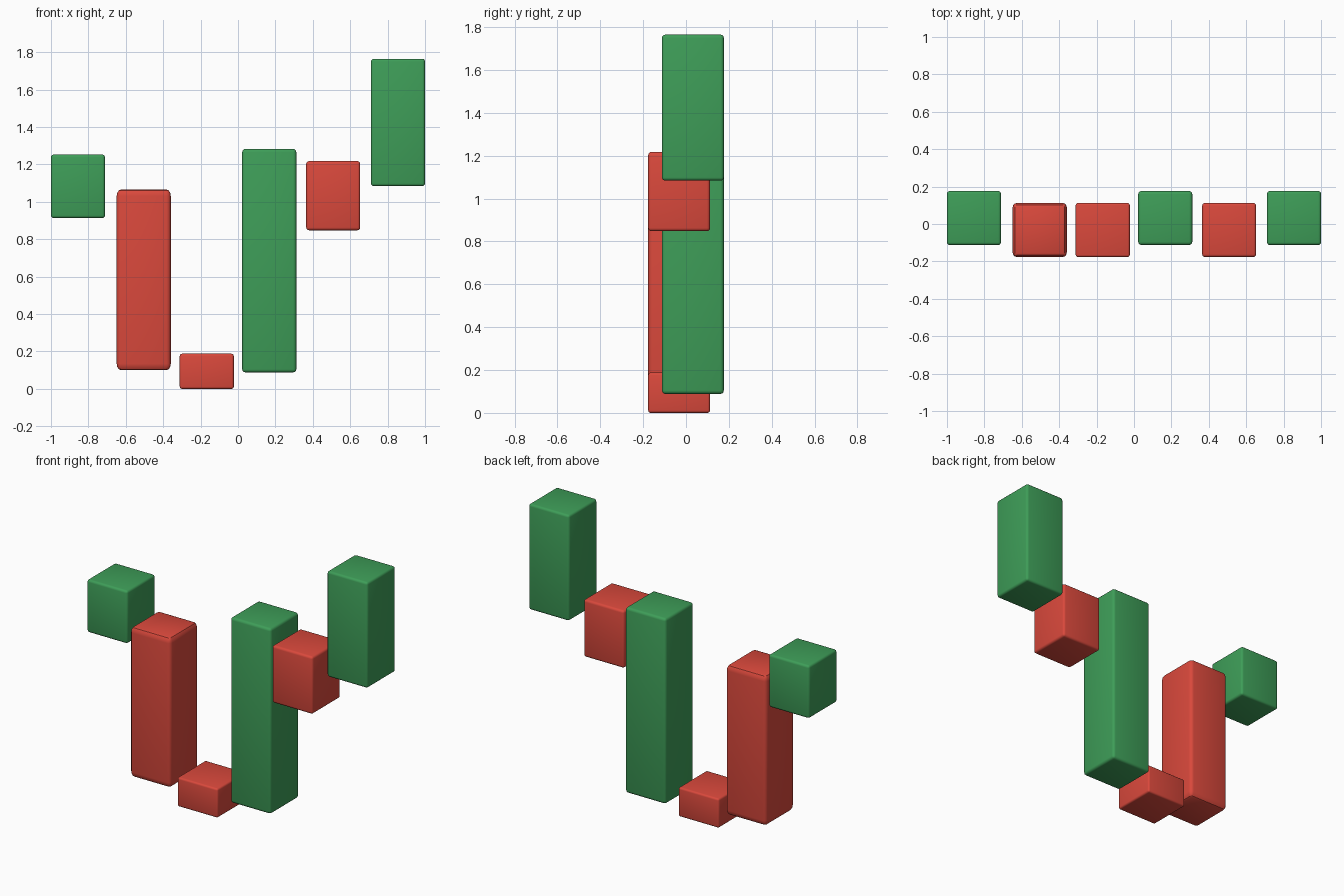
import bpy
import bmesh
from mathutils import Matrix

if "Cube" in bpy.data.objects:
    bpy.data.objects.remove(bpy.data.objects["Cube"])


def material(name, color):
    mat = bpy.data.materials.new(name)
    mat.diffuse_color = (*color, 1)
    mat.use_nodes = True
    mat.node_tree.nodes["Principled BSDF"].inputs["Base Color"].default_value = mat.diffuse_color
    return mat


RED = material("red", (0.70, 0.066, 0.045))
GREEN = material("green", (0.048, 0.34, 0.098))
WIDTH = 0.289


def block(name, x, y, z0, z1, mat, radius=0.015, stretch=1.0):
    """Square block with rounded edges; stretch lengthens the rounding along z."""
    bm = bmesh.new()
    size = Matrix.Diagonal((WIDTH, WIDTH, (z1 - z0) / stretch, 1))
    bmesh.ops.create_cube(bm, size=1, matrix=size)
    bmesh.ops.bevel(bm, geom=bm.edges[:], offset=radius, segments=3,
                    profile=0.5, affect='EDGES')
    bmesh.ops.scale(bm, vec=(1, 1, stretch), verts=bm.verts)
    mesh = bpy.data.meshes.new(name)
    bm.to_mesh(mesh)
    bm.free()
    mesh.materials.append(mat)
    obj = bpy.data.objects.new(name, mesh)
    obj.location = (x, y, (z0 + z1) / 2)
    bpy.context.collection.objects.link(obj)
    bpy.ops.object.select_all(action='DESELECT')
    obj.select_set(True)
    bpy.context.view_layer.objects.active = obj
    bpy.ops.object.shade_smooth_by_angle()


# Chart bars from left to right: falling bars sit forward, rising bars sit back
FRONT, BACK = -0.032, 0.032
block("green_bar_left", -0.8555, BACK, 0.913, 1.253, GREEN)
block("red_bar_tall", -0.504, FRONT, 0.10, 1.066, RED, 0.023, 1.5)
block("red_bar_low", -0.167, FRONT, 0.0, 0.188, RED, 0.012)
block("green_bar_tall", 0.167, BACK, 0.088, 1.283, GREEN, 0.017)
block("red_bar_right", 0.509, FRONT, 0.848, 1.218, RED)
block("green_bar_right", 0.8555, BACK, 1.084, 1.765, GREEN)
